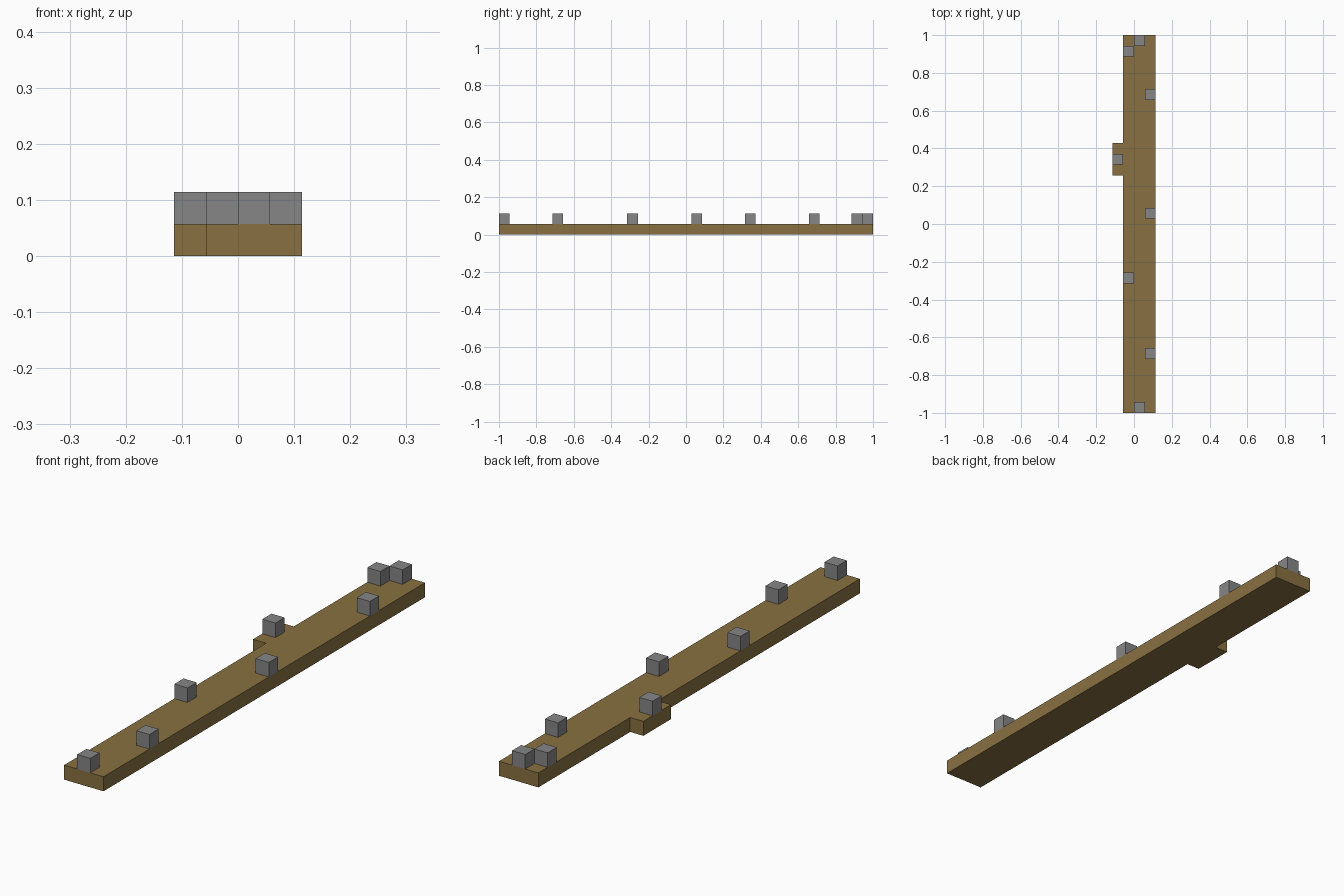
import bpy
import bmesh

U = 2 / 35  # one block

cube = bpy.data.objects.get("Cube")
if cube:
    bpy.data.objects.remove(cube, do_unlink=True)


def material(name, color):
    mat = bpy.data.materials.new(name)
    mat.use_nodes = True
    mat.diffuse_color = color
    mat.node_tree.nodes["Principled BSDF"].inputs["Base Color"].default_value = color
    return mat


def prism(name, outline, z0, z1, mat):
    """Extrude an outline, given in blocks, from z0 up to z1."""
    bm = bmesh.new()
    verts = [bm.verts.new(((x - 2) * U, y * U - 1, z0 * U)) for x, y in outline]
    base = bm.faces.new(verts)
    top = bmesh.ops.extrude_face_region(bm, geom=[base])["geom"]
    bmesh.ops.translate(bm, vec=(0, 0, (z1 - z0) * U),
                        verts=[g for g in top if isinstance(g, bmesh.types.BMVert)])
    bmesh.ops.recalc_face_normals(bm, faces=bm.faces)
    mesh = bpy.data.meshes.new(name)
    bm.to_mesh(mesh)
    bm.free()
    mesh.materials.append(mat)
    obj = bpy.data.objects.new(name, mesh)
    bpy.context.collection.objects.link(obj)
    return obj


brown = material("earth_brown", (0.25, 0.165, 0.054, 1))
grey = material("stone_grey", (0.24, 0.24, 0.24, 1))

# Long plank with a small side ledge
prism("plank", [(1, 0), (4, 0), (4, 35), (1, 35), (1, 25), (0, 25), (0, 22), (1, 22)],
      0, 1, brown)

# Scattered blocks standing on the plank
spots = [(2, 0), (3, 5), (1, 12), (3, 18), (0, 23), (3, 29), (1, 33), (2, 34)]
for i, (x, y) in enumerate(spots, 1):
    prism(f"stone_block_{i}", [(x, y), (x + 1, y), (x + 1, y + 1), (x, y + 1)], 1, 2, grey)
